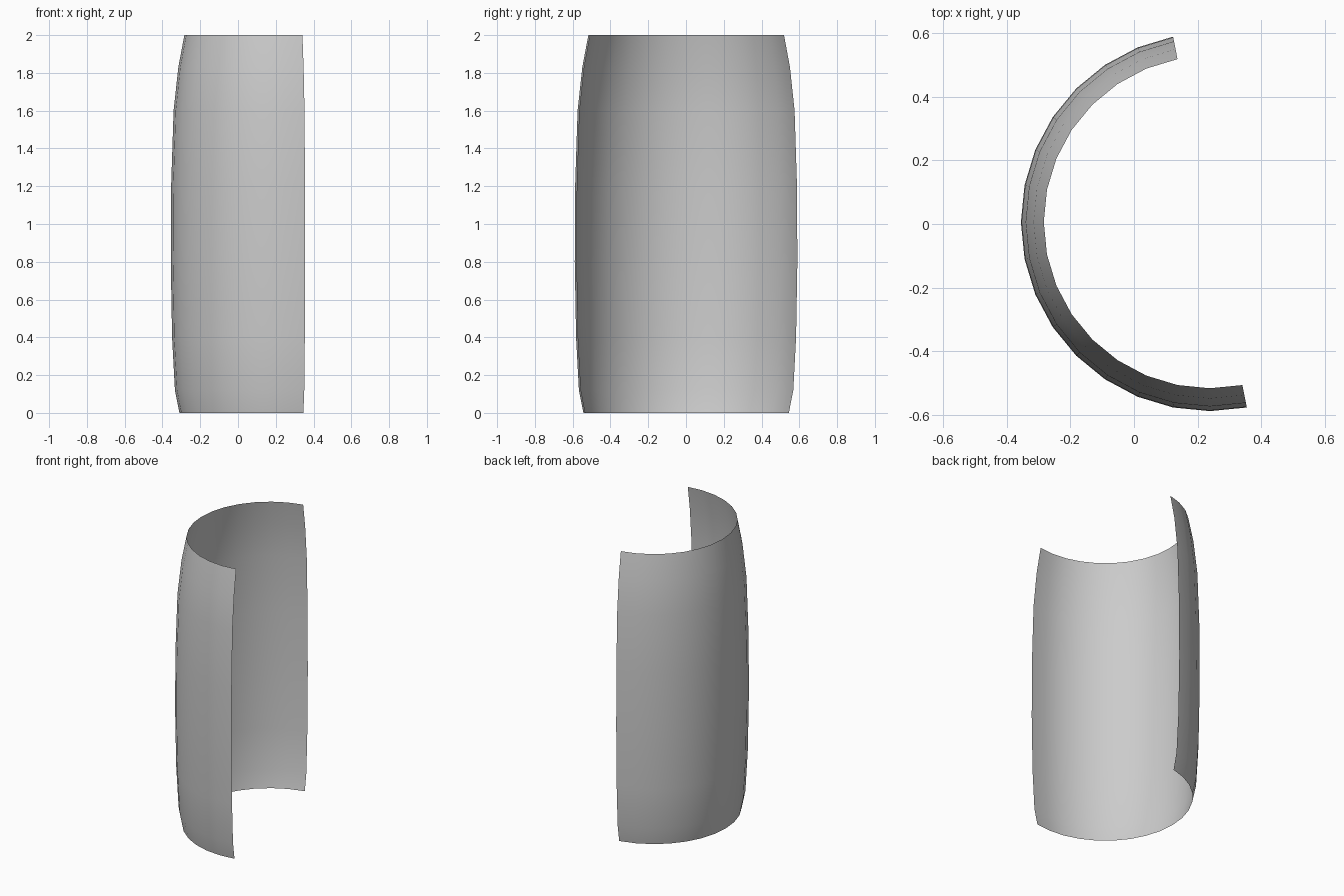
import bpy, bmesh, math

if "Cube" in bpy.data.objects:
    bpy.data.objects.remove(bpy.data.objects["Cube"])

# Barrel profile: (radius, height)
profile = [(0.549, 0), (0.573, 0.12), (0.588, 0.40), (0.595, 0.80),
           (0.593, 1.20), (0.580, 1.60), (0.555, 1.83), (0.523, 2.0)]
CX, CY = 0.239, 0.006          # axis of the half barrel
STEPS, START = 16, 101.25      # half turn, 11.25 degrees per side

bm = bmesh.new()
rows = []
for r, z in profile:
    row = []
    for i in range(STEPS + 1):
        a = math.radians(START + i * 180 / STEPS)
        row.append(bm.verts.new((CX + r * math.cos(a), CY + r * math.sin(a), z)))
    rows.append(row)

# Open single-sided shell
for lo, hi in zip(rows, rows[1:]):
    for i in range(STEPS):
        f = bm.faces.new((lo[i], lo[i + 1], hi[i + 1], hi[i]))
        f.smooth = True

mesh = bpy.data.meshes.new("curved_shell")
bm.to_mesh(mesh)
bm.free()
shell = bpy.data.objects.new("curved_shell", mesh)
bpy.context.collection.objects.link(shell)
